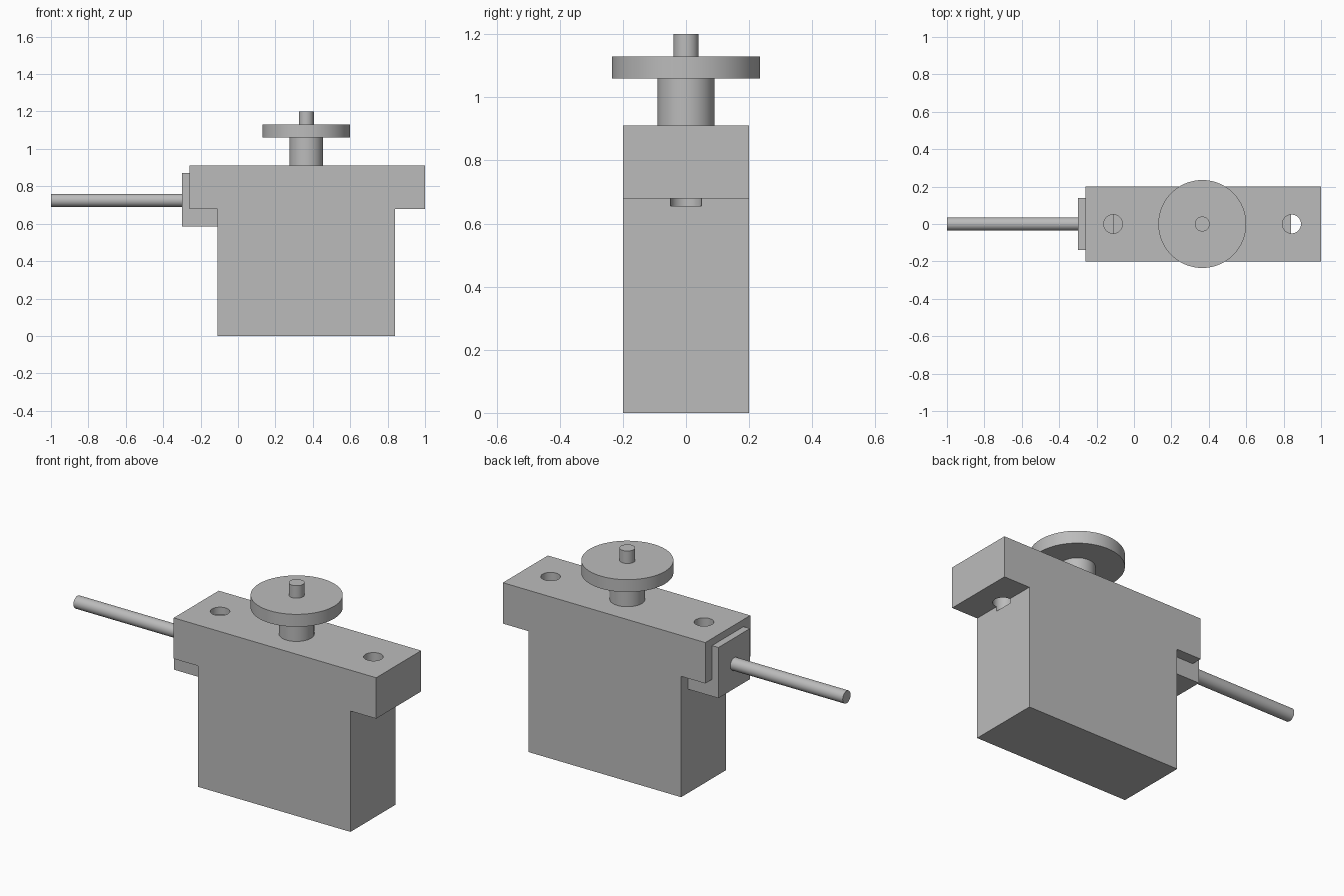
import bpy, bmesh, math
from mathutils import Matrix

cube = bpy.data.objects.get("Cube")
if cube:
    bpy.data.objects.remove(cube, do_unlink=True)

grey = bpy.data.materials.new("plain grey")
grey.use_nodes = True
grey.diffuse_color = (0.5, 0.5, 0.5, 1)
grey.node_tree.nodes["Principled BSDF"].inputs["Base Color"].default_value = (0.5, 0.5, 0.5, 1)

AXIS_X = 0.365      # output shaft position
FLANGE_TOP = 0.91
DEPTH = 0.4


def add_object(name, bm):
    bmesh.ops.recalc_face_normals(bm, faces=bm.faces)
    mesh = bpy.data.meshes.new(name)
    bm.to_mesh(mesh)
    bm.free()
    mesh.materials.append(grey)
    obj = bpy.data.objects.new(name, mesh)
    bpy.context.collection.objects.link(obj)
    return obj


def select_only(obj):
    bpy.ops.object.select_all(action='DESELECT')
    obj.select_set(True)
    bpy.context.view_layer.objects.active = obj


def prism(name, outline, depth):
    """Extrude an x-z outline along y, centred on y = 0."""
    bm = bmesh.new()
    face = bm.faces.new([bm.verts.new((x, -depth / 2, z)) for x, z in outline])
    side = bmesh.ops.extrude_face_region(bm, geom=[face])["geom"]
    verts = [g for g in side if isinstance(g, bmesh.types.BMVert)]
    bmesh.ops.translate(bm, verts=verts, vec=(0, depth, 0))
    return add_object(name, bm)


def cylinder(name, x, z, radius, length, along_x=False):
    """Cylinder starting at (x, 0, z), running up or along +x."""
    bm = bmesh.new()
    bmesh.ops.create_cone(bm, cap_ends=True, segments=64, radius1=radius,
                          radius2=radius, depth=length,
                          matrix=Matrix.Translation((0, 0, length / 2)))
    if along_x:
        bm.transform(Matrix.Rotation(math.pi / 2, 4, 'Y'))
    bm.transform(Matrix.Translation((x, 0, z)))
    obj = add_object(name, bm)
    select_only(obj)
    bpy.ops.object.shade_smooth_by_angle(angle=math.radians(30))
    return obj


# T-shaped housing with mounting flanges
housing = prism("housing", [(-0.11, 0), (0.84, 0), (0.84, 0.68), (1.0, 0.68),
                            (1.0, FLANGE_TOP), (-0.26, FLANGE_TOP),
                            (-0.26, 0.68), (-0.11, 0.68)], DEPTH)

# Screw holes through the flanges, biting slightly into the housing
for x in (-0.112, 0.843):
    cutter = cylinder("hole_cutter", x, 0.655, 0.05, 0.4)
    cutter.hide_render = True
    cut = housing.modifiers.new("screw_hole", 'BOOLEAN')
    cut.operation = 'DIFFERENCE'
    cut.solver = 'EXACT'
    cut.object = cutter
    select_only(housing)
    bpy.ops.object.modifier_apply(modifier=cut.name)
    bpy.data.objects.remove(cutter, do_unlink=True)
select_only(housing)
bpy.ops.object.shade_smooth_by_angle(angle=math.radians(30))

# Cable strain relief under the flange, and the cable
prism("cable_block", [(-0.3, 0.585), (-0.11, 0.585), (-0.11, 0.87), (-0.3, 0.87)], 0.28)
cylinder("cable", -1.0, 0.725, 0.035, 0.7, along_x=True)

# Output shaft, disc and pin stacked on the housing
z = FLANGE_TOP
for name, radius, height in (("shaft", 0.09, 0.15), ("disc", 0.235, 0.07), ("pin", 0.04, 0.07)):
    cylinder(name, AXIS_X, z, radius, height)
    z += height
